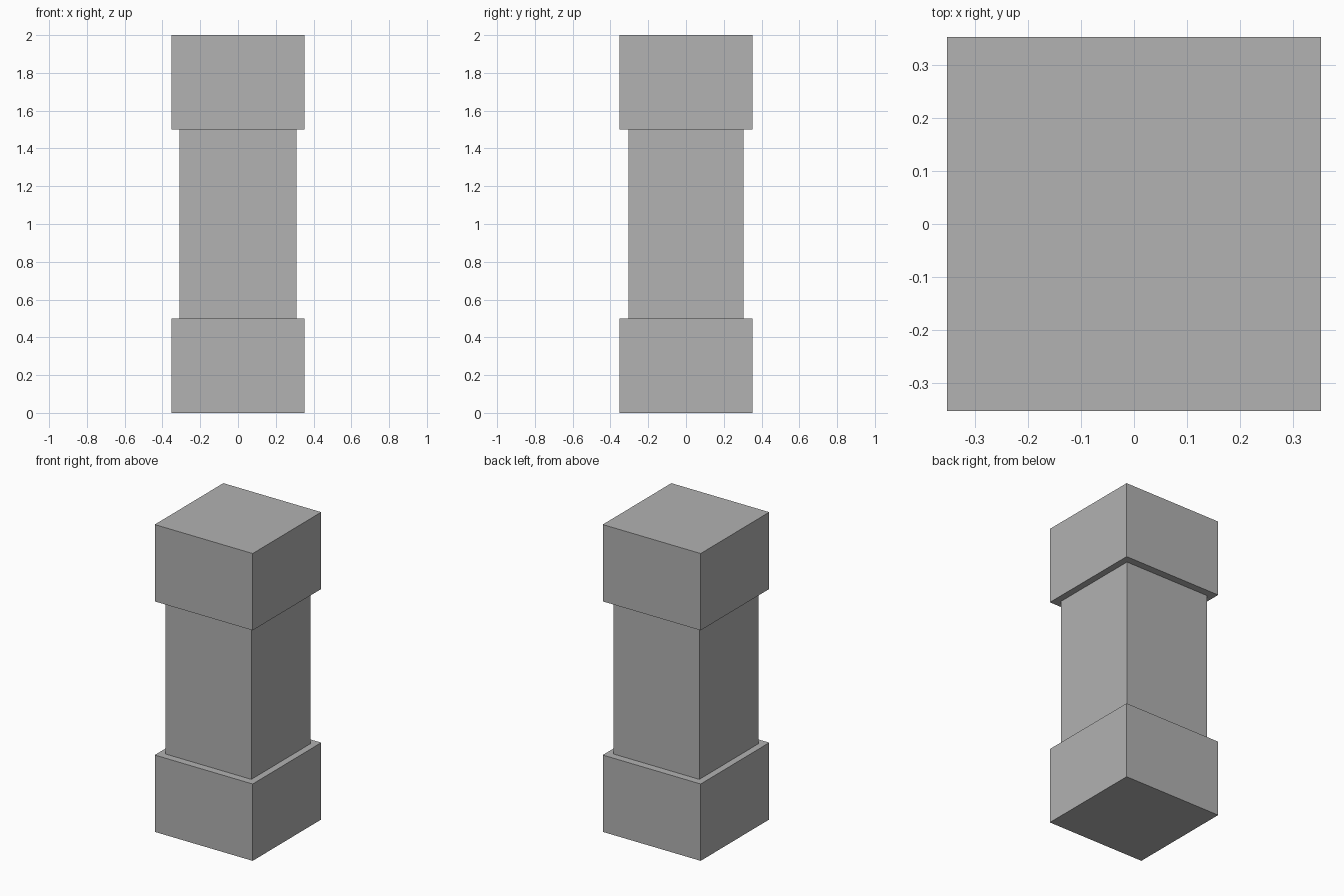
import bpy

default_cube = bpy.data.objects.get("Cube")
if default_cube:
    bpy.data.objects.remove(default_cube, do_unlink=True)

# Single stone colour
stone = bpy.data.materials.new("stone_grey")
stone.use_nodes = True
grey = (0.445, 0.445, 0.445, 1.0)
stone.diffuse_color = grey
for node in stone.node_tree.nodes:
    if node.type == "BSDF_PRINCIPLED":
        node.inputs["Base Color"].default_value = grey


def block(name, width, depth, bottom, top):
    """Flat-sided box centred on the vertical axis."""
    bpy.ops.mesh.primitive_cube_add(size=1, location=(0, 0, (bottom + top) / 2))
    obj = bpy.context.object
    obj.name = name
    obj.scale = (width, depth, top - bottom)
    bpy.ops.object.transform_apply(location=False, rotation=False, scale=True)
    obj.data.materials.append(stone)
    return obj


# Square pillar: base, slimmer shaft and matching capital
END_WIDTH = 0.705
block("base", END_WIDTH, END_WIDTH, 0.0, 0.5)
block("shaft", 0.618, 0.608, 0.5, 1.5)
block("capital", END_WIDTH, END_WIDTH, 1.5, 2.0)
